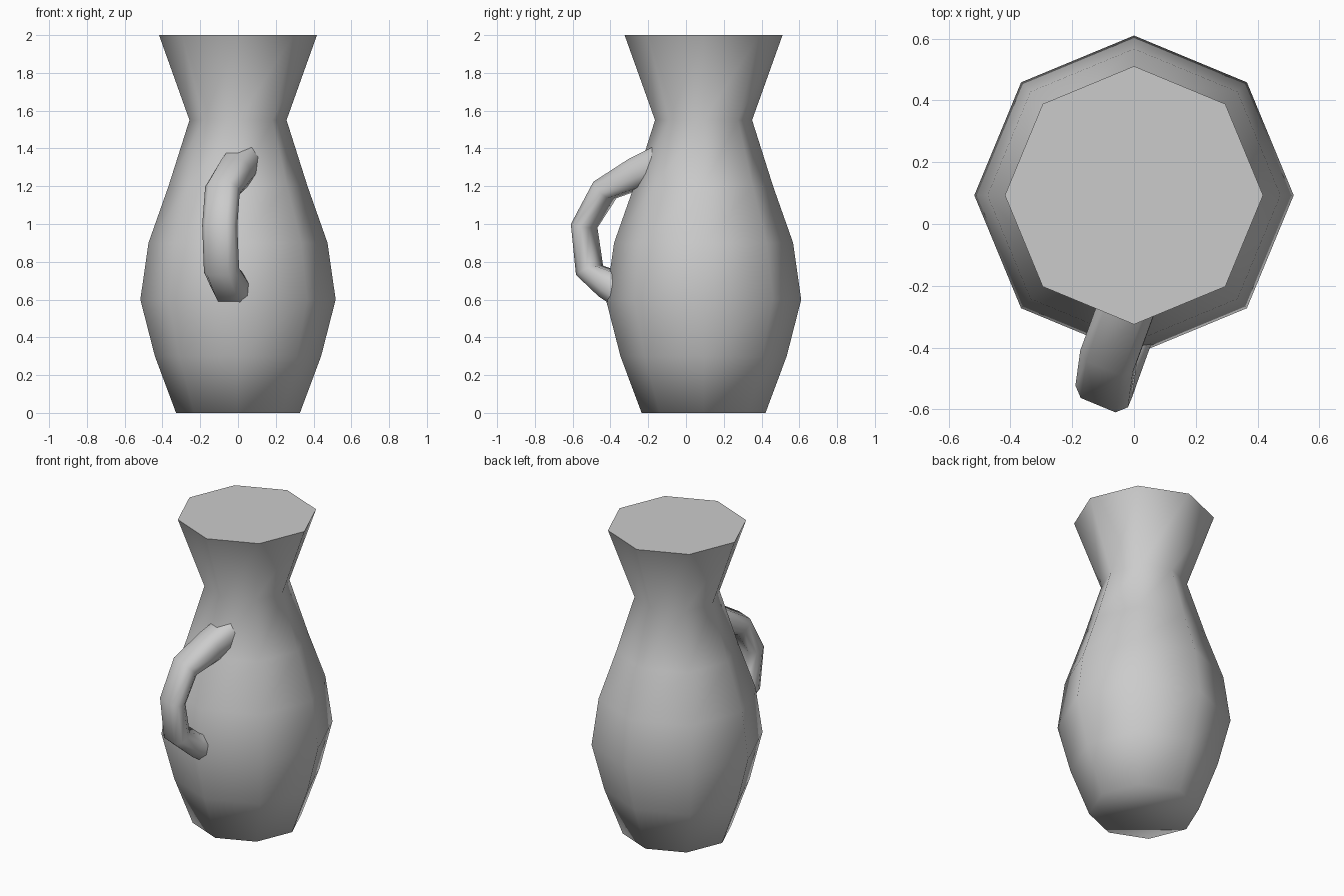
import bpy, bmesh, math
from mathutils import Vector

if "Cube" in bpy.data.objects:
    bpy.data.objects.remove(bpy.data.objects["Cube"])


def loft(name, rings):
    """Skin a list of equal-sized point rings and cap both ends."""
    bm = bmesh.new()
    loops = [[bm.verts.new(p) for p in ring] for ring in rings]
    n = len(loops[0])
    for a, b in zip(loops, loops[1:]):
        for i in range(n):
            j = (i + 1) % n
            bm.faces.new((a[i], a[j], b[j], b[i]))
    bm.faces.new(loops[0][::-1])
    bm.faces.new(loops[-1])
    bmesh.ops.recalc_face_normals(bm, faces=bm.faces[:])
    mesh = bpy.data.meshes.new(name)
    bm.to_mesh(mesh)
    bm.free()
    ob = bpy.data.objects.new(name, mesh)
    bpy.context.collection.objects.link(ob)
    bpy.ops.object.select_all(action='DESELECT')
    ob.select_set(True)
    bpy.context.view_layer.objects.active = ob
    bpy.ops.object.shade_smooth_by_angle(angle=math.radians(80))
    return ob


# Eight-sided jug body with closed top: (radius, height)
profile = [(0.328, 0), (0.44, 0.3), (0.517, 0.6), (0.474, 0.9),
           (0.368, 1.2), (0.257, 1.55), (0.418, 2.0)]
CY = 0.093
loft("jug_body", [[(r * math.cos(k * math.pi / 4), CY + r * math.sin(k * math.pi / 4), z)
                   for k in range(8)] for r, z in profile])

# Handle, swept outward from the front-left side
side = Vector((0.924, -0.383, 0))
out = Vector((-0.383, -0.924, 0))
up = Vector((0, 0, 1))
# (sideways, outward, height, half thickness)
path = [(0.075, 0.10, 1.33, 0.085), (0.08, 0.24, 1.27, 0.08), (0.088, 0.428, 1.18, 0.06),
        (0.117, 0.535, 0.99, 0.052), (0.115, 0.505, 0.755, 0.058),
        (0.11, 0.39, 0.68, 0.075), (0.105, 0.27, 0.61, 0.08)]
# Chamfered cross-section: (width factor, thickness factor)
section = [(1, 0.4), (0.66, 1), (-0.66, 1), (-1, 0.4),
           (-1, -0.4), (-0.66, -1), (0.66, -1), (1, -0.4)]
rings = []
for i, (t, n, z, d) in enumerate(path):
    a, b = path[max(i - 1, 0)], path[min(i + 1, len(path) - 1)]
    normal = (out * (a[2] - b[2]) + up * (b[1] - a[1])).normalized()
    centre = side * t + out * n + up * z
    rings.append([centre + side * (0.092 * u) + normal * (d * v) for u, v in section])
loft("handle", rings)
